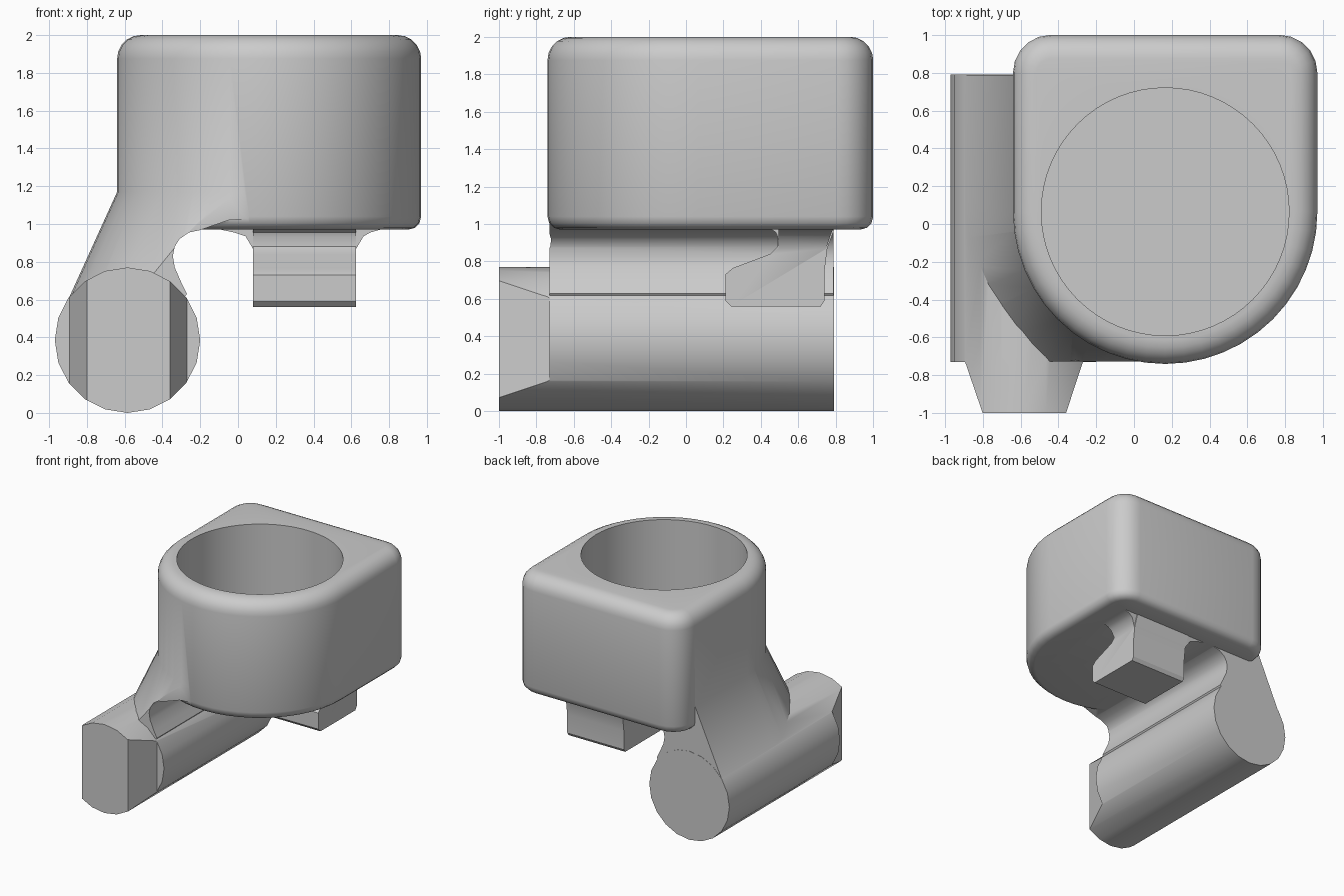
import bpy, bmesh
from math import sin, cos, pi, radians

if "Cube" in bpy.data.objects:
    bpy.data.objects.remove(bpy.data.objects["Cube"])


def loft(name, rings):
    """Closed solid through equal-length rings of points."""
    bm = bmesh.new()
    rows = [[bm.verts.new(p) for p in r] for r in rings]
    n = len(rows[0])
    for a, b in zip(rows, rows[1:]):
        for i in range(n):
            j = (i + 1) % n
            bm.faces.new((a[i], a[j], b[j], b[i]))
    bm.faces.new(rows[0][::-1])
    bm.faces.new(rows[-1])
    bmesh.ops.recalc_face_normals(bm, faces=bm.faces)
    me = bpy.data.meshes.new(name)
    bm.to_mesh(me)
    bm.free()
    ob = bpy.data.objects.new(name, me)
    bpy.context.collection.objects.link(ob)
    return ob


def prism(name, pts, axis, a, b):
    """Extrude a 2D profile along x, y or z from a to b."""
    put = {'x': lambda u, v, t: (t, u, v),
           'y': lambda u, v, t: (u, t, v),
           'z': lambda u, v, t: (u, v, t)}[axis]
    return loft(name, [[put(u, v, t) for u, v in pts] for t in (a, b)])


def combine(ob, other, op):
    """Boolean, then discard the second solid."""
    m = ob.modifiers.new(op, 'BOOLEAN')
    m.operation, m.object, m.solver = op, other, 'EXACT'
    bpy.context.view_layer.objects.active = ob
    bpy.ops.object.modifier_apply(modifier=m.name)
    bpy.data.objects.remove(other)


CX, CY, R = 0.165, 0.065, 0.805


def outline(inset, z):
    """Housing plan: half-round front, rounded back corners."""
    pts = []
    for cx, cy, r, a0, a1, n in ((CX, CY, R, 180, 360, 24),
                                 (0.77, 0.80, 0.20, 0, 90, 5),
                                 (-0.44, 0.80, 0.20, 90, 180, 5)):
        for i in range(n + 1):
            a = radians(a0 + (a1 - a0) * i / n)
            pts.append((cx + (r - inset) * cos(a), cy + (r - inset) * sin(a), z))
    return pts


def circle(cx, cy, r, n):
    return [(cx + r * cos(2 * pi * i / n), cy + r * sin(2 * pi * i / n)) for i in range(n)]


# Housing with rounded top and bottom rims
rings = []
for i in range(4):
    a = pi / 2 * i / 3
    rings.append(outline(0.07 * (1 - sin(a)), 1.04 - 0.07 * cos(a)))
for i in range(6):
    a = pi / 2 * i / 5
    rings.append(outline(0.125 * (1 - cos(a)), 1.875 + 0.125 * sin(a)))
body = loft("cup_bracket", rings)

# Web: cross profile limited by a flared copy of the housing outline
web = prism("web", [(-0.585, 0.40), (-0.86, 0.55), (-1.0, 0.75), (-1.0, 1.25),
                    (0.10, 1.25), (0.10, 1.03), (-0.05, 1.02), (-0.20, 0.968),
                    (-0.26, 0.955), (-0.31, 0.92), (-0.335, 0.88), (-0.345, 0.83),
                    (-0.335, 0.77), (-0.30, 0.69), (-0.27, 0.63), (-0.30, 0.59)],
            'y', -0.728, 0.788)
flare = loft("web_limit", [outline((z - 1.17) * 0.4545, z) for z in (0.3, 1.21)])
combine(web, flare, 'INTERSECT')

# Horizontal bar with tapered front tang
bar = prism("bar", circle(-0.585, 0.385, 0.385, 20), 'y', -1.0, 0.79)
plan = prism("bar_limit", [(-0.797, -1.01), (-0.363, -1.01), (-0.27, -0.73), (0, -0.73),
                           (0, 1), (-1.2, 1), (-1.2, -0.73), (-0.893, -0.73)],
             'z', -0.2, 1.0)
combine(bar, plan, 'INTERSECT')

# Hook under the housing and its flared root
hook = prism("hook", [(0.24, 0.56), (0.72, 0.56), (0.74, 0.59), (0.74, 0.75),
                      (0.755, 0.87), (0.79, 0.965), (0.79, 0.995), (0.45, 0.995),
                      (0.45, 0.975), (0.48, 0.955), (0.49, 0.93), (0.49, 0.88),
                      (0.45, 0.84), (0.25, 0.765), (0.21, 0.73), (0.21, 0.59)],
             'x', 0.08, 0.625)
root = loft("hook_root", [[(x0, 0.495, z), (x1, 0.495, z), (x1, y1, z), (x0, y1, z)]
                          for z, x0, x1, y1 in ((0.86, 0.085, 0.62, 0.745),
                                                (0.935, 0.04, 0.665, 0.77),
                                                (0.955, -0.02, 0.70, 0.778),
                                                (0.972, -0.10, 0.76, 0.785),
                                                (0.99, -0.10, 0.76, 0.785))])

for part in (web, bar, hook, root):
    combine(body, part, 'UNION')

# Blind round bore
bore = prism("bore", circle(CX, CY, 0.655, 64), 'z', 1.12, 2.2)
combine(body, bore, 'DIFFERENCE')

bpy.ops.object.select_all(action='DESELECT')
body.select_set(True)
bpy.context.view_layer.objects.active = body
bpy.ops.object.shade_smooth_by_angle(angle=radians(32))
